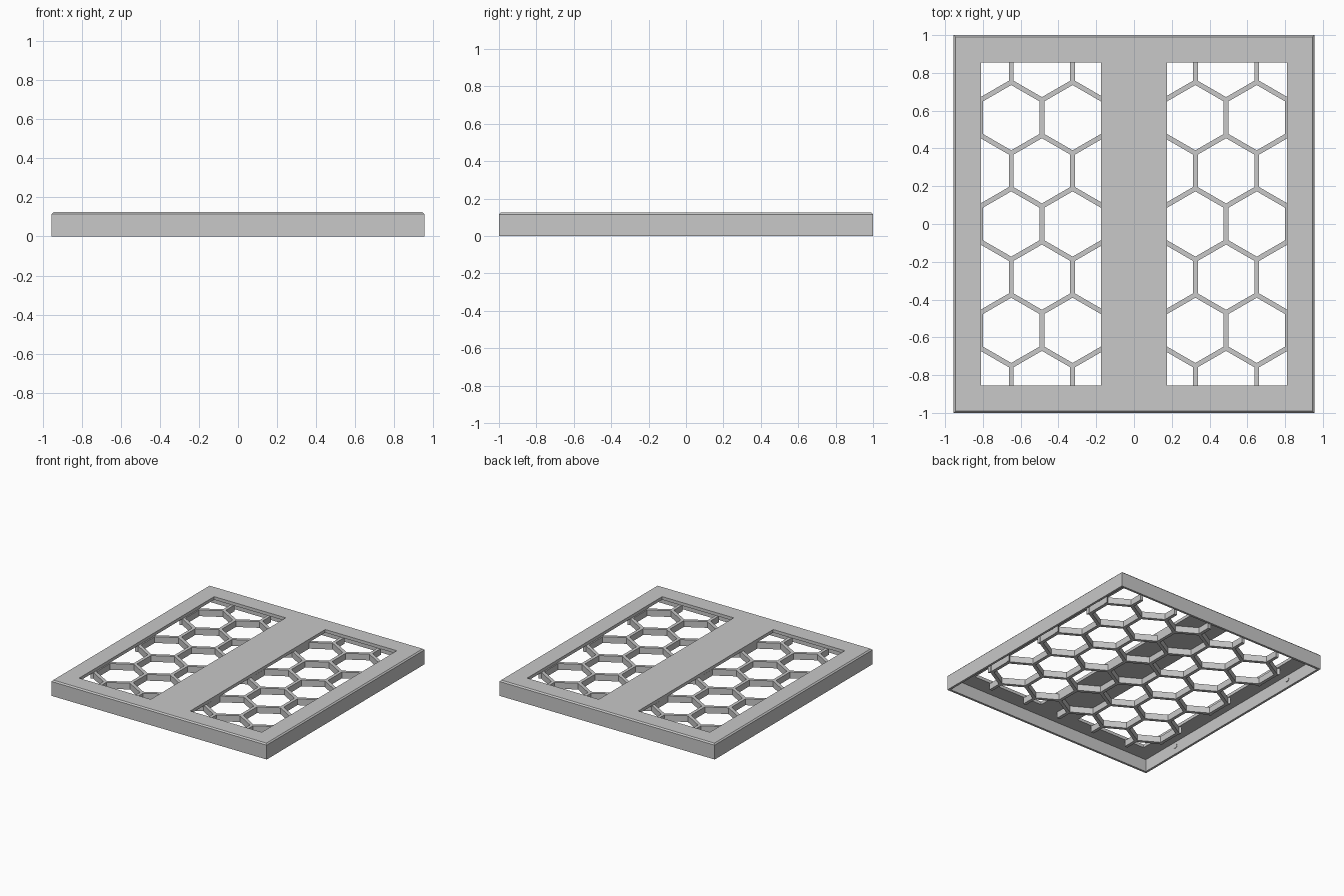
import bpy, bmesh, math
from mathutils import Matrix, Vector

if "Cube" in bpy.data.objects:
    bpy.data.objects.remove(bpy.data.objects["Cube"])

grey = bpy.data.materials.new("plain grey")
grey.use_nodes = True
grey.diffuse_color = (0.58, 0.58, 0.58, 1)
grey.node_tree.nodes["Principled BSDF"].inputs["Base Color"].default_value = grey.diffuse_color

W, D, H = 0.955, 1.0, 0.125      # half width, half depth, height
WALL, PLATE = 0.018, 0.025
PITCH, BAR = 0.325, 0.026        # honeycomb spacing and bar width


def add_box(bm, low, high):
    low, high = Vector(low), Vector(high)
    matrix = Matrix.Translation((low + high) / 2) @ Matrix.Diagonal((*(high - low), 1))
    bmesh.ops.create_cube(bm, size=1, matrix=matrix)


def finish(bm, name):
    mesh = bpy.data.meshes.new(name)
    bm.to_mesh(mesh)
    bm.free()
    obj = bpy.data.objects.new(name, mesh)
    bpy.context.collection.objects.link(obj)
    mesh.materials.append(grey)
    return obj


def cut(obj, cutter):
    mod = obj.modifiers.new("cut", "BOOLEAN")
    mod.operation, mod.solver, mod.object = "DIFFERENCE", "EXACT", cutter
    with bpy.context.temp_override(object=obj, active_object=obj):
        bpy.ops.object.modifier_apply(modifier=mod.name)
    bpy.data.objects.remove(cutter)


# Outer shell, chamfered around the top
bm = bmesh.new()
add_box(bm, (-W, -D, 0), (W, D, H))
edges = [e for e in bm.edges if all(v.co.z > 0.01 for v in e.verts)]
bmesh.ops.bevel(bm, geom=edges, offset=0.01, segments=1, affect="EDGES")
shell = finish(bm, "cover_shell")

# Hollow underside
bm = bmesh.new()
add_box(bm, (WALL - W, WALL - D, -0.1), (W - WALL, D - WALL, H - PLATE))
cut(shell, finish(bm, "cavity_cutter"))

# Two long windows either side of the centre bar
bm = bmesh.new()
for a, b in ((-0.81, -0.175), (0.175, 0.81)):
    add_box(bm, (a, -0.855, 0.05), (b, 0.855, 0.2))
cut(shell, finish(bm, "window_cutter"))

# Honeycomb grille fixed beneath the top plate
bm = bmesh.new()
add_box(bm, (-0.83, -0.865, 0.05), (0.83, 0.865, H - PLATE))
grille = finish(bm, "honeycomb_grille")

bm = bmesh.new()
radius = (PITCH - BAR) / math.sqrt(3)
for row in range(-4, 5):
    for col in range(-4, 5):
        x = (col + (row % 2) / 2) * PITCH
        y = row * PITCH * math.sqrt(3) / 2
        bmesh.ops.create_cone(bm, cap_ends=True, segments=6, radius1=radius, radius2=radius,
                              depth=0.2, matrix=Matrix.Translation((x, y, 0.08)))
cut(grille, finish(bm, "hexagon_cutter"))

# Small locating studs inside the side walls
bm = bmesh.new()
for y in (-0.64, 0.64):
    for side in (-1, 1):
        place = Matrix.Translation((side * (W - WALL), y, 0.064)) @ Matrix.Rotation(math.pi / 2, 4, "Y")
        bmesh.ops.create_cone(bm, cap_ends=True, segments=16, radius1=0.018,
                              radius2=0.018, depth=0.008, matrix=place)
finish(bm, "wall_studs")
